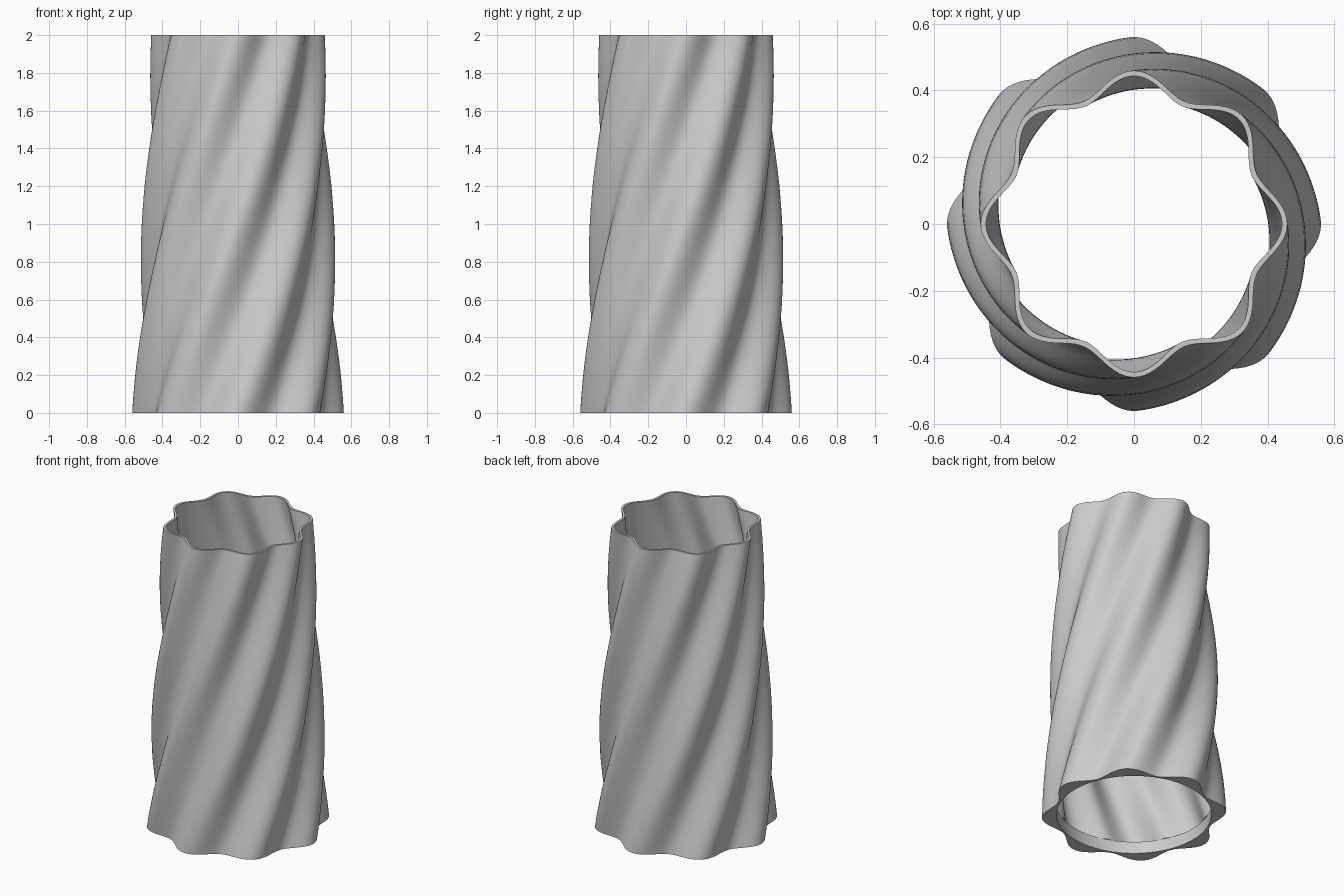
import bpy
import bmesh
from math import cos, sin, pi, radians

cube = bpy.data.objects.get("Cube")
if cube:
    bpy.data.objects.remove(cube, do_unlink=True)

HEIGHT = 2.0
TWIST = radians(90)
TOP_SCALE = 0.82
LOBES = 8
RADIUS, WAVE = 0.522, 0.038
WALL = 0.016
FLOOR, HOLE = 0.08, 0.47
SEGMENTS, LAYERS = 192, 64

grey = bpy.data.materials.new("plain grey")
grey.use_nodes = True
colour = (0.6, 0.6, 0.6, 1)
grey.diffuse_color = colour
grey.node_tree.nodes["Principled BSDF"].inputs["Base Color"].default_value = colour

bm = bmesh.new()


def ring(z, radius_at):
    """One closed loop of vertices, turned with height."""
    turn = TWIST * z / HEIGHT
    loop = []
    for i in range(SEGMENTS):
        a = 2 * pi * i / SEGMENTS
        r = radius_at(a)
        loop.append(bm.verts.new((r * cos(a + turn), r * sin(a + turn), z)))
    return loop


def lobed(z, inset):
    """A wavy cross-section that tapers towards the top."""
    scale = 1 + (TOP_SCALE - 1) * z / HEIGHT
    return ring(z, lambda a: scale * (RADIUS + WAVE * cos(LOBES * a)) - inset)


def round_hole(z):
    return ring(z, lambda a: HOLE)


# Outer wall going up, inner wall coming down, then the round hole in the base
rings = [lobed(HEIGHT * i / LAYERS, 0) for i in range(LAYERS + 1)]
rings += [lobed(HEIGHT + (FLOOR - HEIGHT) * i / LAYERS, WALL) for i in range(LAYERS + 1)]
rings += [round_hole(FLOOR), round_hole(0)]

# Skin neighbouring rings, closing the last one back to the first
for k, low in enumerate(rings):
    high = rings[(k + 1) % len(rings)]
    for i in range(SEGMENTS):
        j = (i + 1) % SEGMENTS
        bm.faces.new((low[i], low[j], high[j], high[i]))

mesh = bpy.data.meshes.new("twisted_vase")
bm.to_mesh(mesh)
bm.free()
mesh.materials.append(grey)

vase = bpy.data.objects.new("twisted_vase", mesh)
bpy.context.collection.objects.link(vase)
bpy.ops.object.select_all(action="DESELECT")
vase.select_set(True)
bpy.context.view_layer.objects.active = vase
bpy.ops.object.shade_smooth_by_angle(angle=radians(40))
